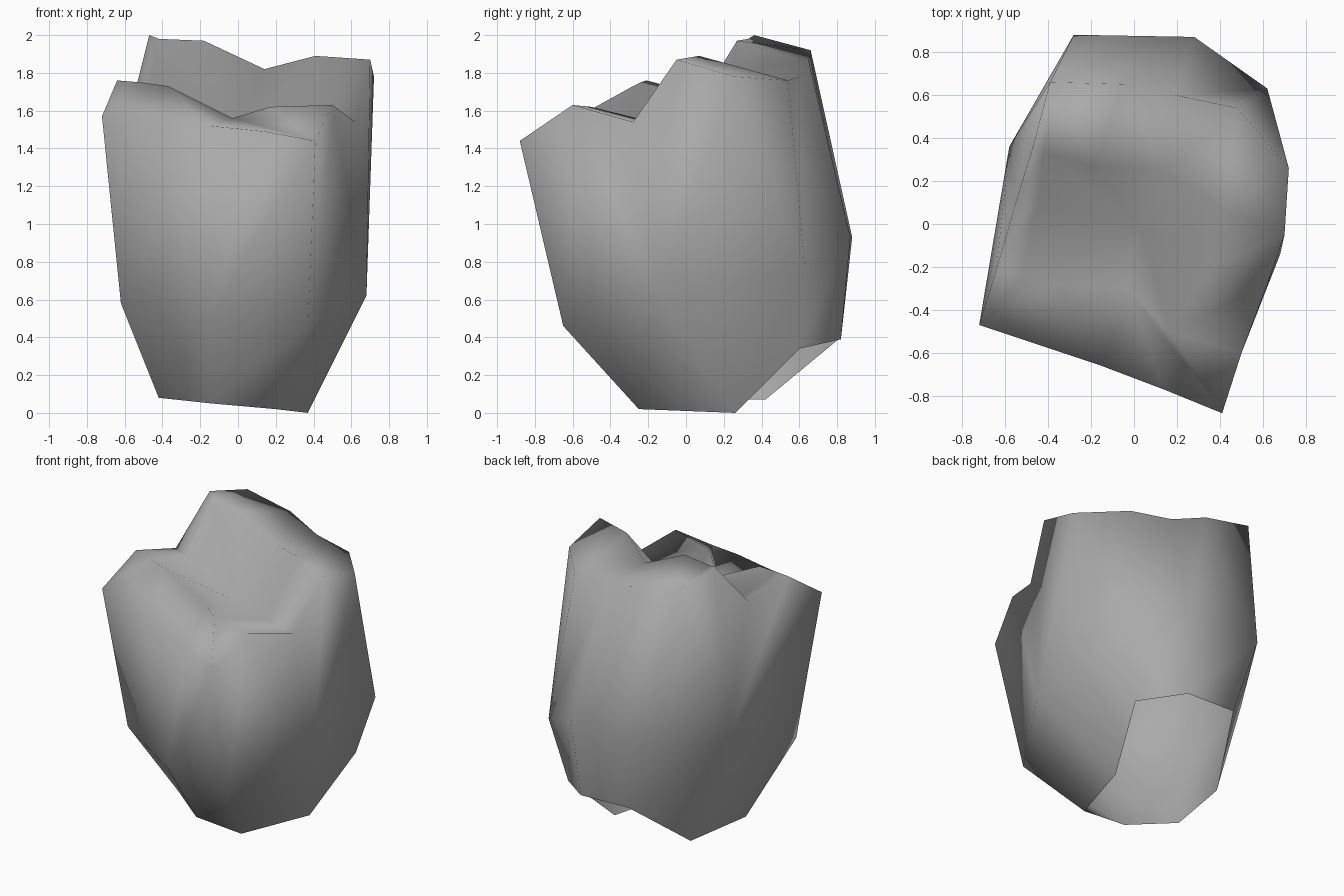
import bpy
import bmesh

default_cube = bpy.data.objects.get("Cube")
if default_cube:
    bpy.data.objects.remove(default_cube, do_unlink=True)


def make_material(name, color):
    material = bpy.data.materials.new(name)
    material.use_nodes = True
    material.diffuse_color = color
    shader = next(n for n in material.node_tree.nodes if n.type == "BSDF_PRINCIPLED")
    shader.inputs["Base Color"].default_value = color
    return material


def add_ring(bm, points):
    return [bm.verts.new(point) for point in points]


def add_face(bm, corners, flip=False):
    face = bm.faces.new(list(reversed(corners)) if flip else corners)
    face.smooth = True


def join_rings(bm, coarse, fine, counts, flip=False):
    """Join two closed rings; each coarse vertex owns counts[i] fine ones."""
    start = 0
    for i, count in enumerate(counts):
        here, following = coarse[i], coarse[(i + 1) % len(coarse)]
        owned = fine[start:start + count]
        start += count
        owned.append(fine[start % len(fine)])
        for first, second in zip(owned, owned[1:]):
            add_face(bm, [here, second, first], flip)
        add_face(bm, [here, following, owned[-1]], flip)


# All rings run anticlockwise from the front left corner
# Open edge at the neck, notched upward at the back
neck = [(.2, -.25, .02), (.37, .26, 0), (.49, .6, .34), (.24, .82, .39),
        (-.13, .82, .4), (-.33, .42, .07), (-.42, -.06, .08), (-.14, -.26, .05)]

# Bulge around the lower body
bulge = [(.37, -.65, .46), (.68, -.14, .62), (.62, .63, .75), (.28, .87, .93),
         (-.28, .88, .93), (-.58, .36, .8), (-.62, -.33, .58), (-.15, -.56, .5)]

# Uneven outer rim of the chewing surface
rim = [(.41, -.88, 1.44), (.5, -.6, 1.63), (.62, -.28, 1.54), (.7, -.05, 1.87),
       (.72, .26, 1.78), (.48, .54, 1.76), (.19, .6, 1.78), (-.05, .65, 1.86),
       (-.39, .66, 1.92), (-.47, .36, 2), (-.55, .1, 1.68), (-.64, -.21, 1.76),
       (-.72, -.47, 1.57), (-.15, -.66, 1.52), (.14, -.77, 1.49)]

# Cusp tips and the saddles between them
cusps = [(.17, -.5, 1.62), (.36, -.2, 1.54), (.41, .07, 1.89), (.14, .25, 1.82),
         (-.18, .27, 1.97), (-.42, .33, 1.98), (-.45, .08, 1.66),
         (-.52, -.24, 1.75), (-.37, -.28, 1.73), (-.03, -.3, 1.56)]

bm = bmesh.new()
neck_ring, bulge_ring, rim_ring, cusp_ring = (
    add_ring(bm, points) for points in (neck, bulge, rim, cusps))

# Side walls and the slopes up to the cusps
join_rings(bm, neck_ring, bulge_ring, [1] * len(neck))
join_rings(bm, bulge_ring, rim_ring, [1, 3, 2, 1, 1, 4, 1, 2])
join_rings(bm, cusp_ring, rim_ring, [2, 1, 2, 2, 1, 2, 1, 1, 1, 2], flip=True)

# Central hollow
hollow = bm.verts.new((.02, -.02, 1.5))
for first, second in zip(cusp_ring, cusp_ring[1:] + cusp_ring[:1]):
    add_face(bm, [first, second, hollow])

mesh = bpy.data.meshes.new("tooth_crown")
bm.to_mesh(mesh)
bm.free()
mesh.materials.append(make_material("plain grey", (.4, .4, .4, 1)))
crown = bpy.data.objects.new("tooth_crown", mesh)
bpy.context.scene.collection.objects.link(crown)
